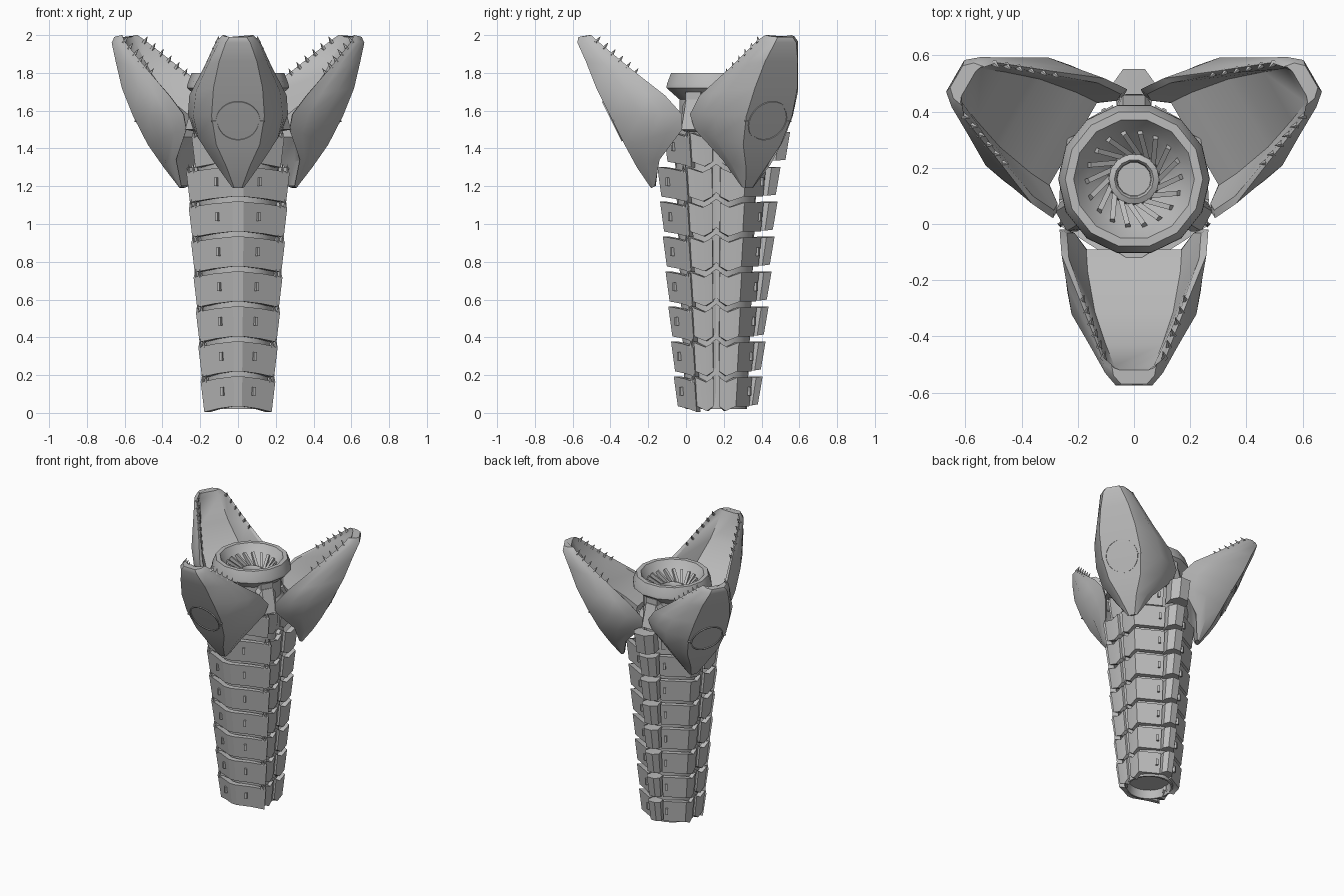
import bpy, bmesh, math
from mathutils import Vector, Matrix

if "Cube" in bpy.data.objects:
    bpy.data.objects.remove(bpy.data.objects["Cube"])

CY = 0.16  # column axis offset in y
grey = bpy.data.materials.new("grey")
grey.diffuse_color = (0.5, 0.5, 0.5, 1)
grey.use_nodes = True
grey.node_tree.nodes["Principled BSDF"].inputs["Base Color"].default_value = grey.diffuse_color


def finish(bm, name, angle=30):
    bmesh.ops.recalc_face_normals(bm, faces=bm.faces)
    me = bpy.data.meshes.new(name)
    bm.to_mesh(me)
    bm.free()
    me.materials.append(grey)
    for p in me.polygons:
        p.use_smooth = True
    me.set_sharp_from_angle(angle=math.radians(angle))
    ob = bpy.data.objects.new(name, me)
    ob.location.y = CY
    bpy.context.collection.objects.link(ob)
    return ob


def turned_copies(ob, count=3):
    for k in range(1, count):
        c = ob.copy()
        c.rotation_euler.z = k * math.tau / count
        bpy.context.collection.objects.link(c)


def loft(bm, loops):
    """Skin a list of closed loops and cap both ends."""
    rows = [[bm.verts.new(p) for p in lp] for lp in loops]
    n = len(rows[0])
    for a, b in zip(rows, rows[1:]):
        for i in range(n):
            j = (i + 1) % n
            bm.faces.new((a[i], a[j], b[j], b[i]))
    bm.faces.new(rows[0][::-1])
    bm.faces.new(rows[-1])


def lathe(name, profile, sides, angle=30):
    bm = bmesh.new()
    rows = [[bm.verts.new((r * math.cos(i * math.tau / sides), r * math.sin(i * math.tau / sides), z))
             for i in range(sides)] for r, z in profile]
    for a, b in zip(rows, rows[1:]):
        for i in range(sides):
            j = (i + 1) % sides
            bm.faces.new((a[i], a[j], b[j], b[i]))
    bm.faces.new(rows[0])
    bm.faces.new(rows[-1])
    return finish(bm, name, angle)


def box(bm, loc, size, rot):
    m = Matrix.Translation(loc) @ rot.to_4x4() @ Matrix.Diagonal((*size, 1))
    bmesh.ops.create_cube(bm, size=1, matrix=m)


def plate(bm, pts, radius, z0, z1, flare=0.018, thick=0.04):
    """Bent armour plate: pts are (x, y, z shift) on a unit outline."""
    loops = []
    for x, y, dz in pts:
        lo, hi = radius - flare, radius
        loops.append([(x * lo, y * lo, z0 + dz), (x * hi, y * hi, z1 + dz),
                      (x * (hi - thick), y * (hi - thick), z1 + dz),
                      (x * (lo - thick), y * (lo - thick), z0 + dz)])
    loft(bm, loops)


def rz(deg):
    return Matrix.Rotation(math.radians(deg), 3, 'Z')


# Inner tube of the column
lathe("column_core", [(0.14, 0.08), (0.15, 0.02), (0.162, 0.02), (0.225, 1.5), (0.2, 1.54)], 24)

# Plate outlines on a hexagon
FRONT = [(-.86, -.5, -.03), (-.5, -.73, -.012), (-.1, -.98, 0), (.1, -.98, 0), (.5, -.73, -.012), (.86, -.5, -.03)]
SIDE_A = [(.84, -.49, 0), (.85, -.24, -.025), (.84, -.07, 0)]
SIDE_B = [(.84, .07, 0), (.85, .24, -.025), (.86, .5, 0), (.24, .84, 0)]
RIB = [(.79, -.1, 0), (.77, 0, .02), (.79, .1, 0)]
BACK = [(-.2, .86, -.005), (-.1, 1, 0), (.1, 1, 0), (.2, .86, -.005)]

front_bm, side_bm, back_bm, bolt_bm = (bmesh.new() for _ in range(4))
for i in range(8):
    z0 = 0.035 + i * 0.185
    z1 = z0 + 0.158
    R = 0.230 + 0.080 * (z1 - 0.2)
    Rf = R if i < 7 else 0.285
    plate(front_bm, FRONT, Rf, z0, z1, 0.022)
    plate(back_bm, BACK, R * 1.07 + (0.035 if i == 7 else 0), z0 + .01, z1, 0.025, 0.09)
    for s in (-1, 1):
        for outline in (SIDE_A, SIDE_B, RIB):
            plate(side_bm, [(s * x, y, dz) for x, y, dz in outline], Rf * .985, z0, z1 - .005, 0.018)
        # latch on each slanted plate and small spikes at its corner
        zc = (z0 + z1) / 2
        box(bolt_bm, (s * .36 * Rf, -.80 * Rf, zc), (.016, .02, .045), rz(s * 30))
        box(bolt_bm, (s * .33 * Rf, .76 * Rf, zc), (.016, .02, .045), rz(-s * 30))
        for t in (.74, .82):
            m = Matrix.Translation((s * t * Rf, (-.53 + (t - .78) * .5) * Rf, z1 - .01))
            bmesh.ops.create_cone(bolt_bm, cap_ends=True, segments=4, radius1=.010, radius2=.001, depth=.045, matrix=m)
finish(front_bm, "front_plates")
finish(side_bm, "side_plates")
finish(back_bm, "back_plates")
finish(bolt_bm, "plate_latches")

# Nozzle on top of the column, with a dished inside
lathe("nozzle", [(.19, 1.48), (.2, 1.52), (.2, 1.66), (.235, 1.69), (.27, 1.72), (.268, 1.74), (.245, 1.80),
                 (.215, 1.80), (.19, 1.76), (.165, 1.73), (.095, 1.65), (.09, 1.69), (.07, 1.70),
                 (.062, 1.69), (.06, 1.66), (.02, 1.66)], 14, 35)
vane_bm = bmesh.new()
for i in range(18):
    a = i * math.tau / 18
    inner = Vector((.09 * math.cos(a), .09 * math.sin(a), 1.67))
    outer = Vector((.17 * math.cos(a + .4), .17 * math.sin(a + .4), 1.745))
    d = outer - inner
    box(vane_bm, (inner + outer) / 2, (.018, .03, d.length), d.to_track_quat('Z', 'Y').to_matrix())
finish(vane_bm, "nozzle_vanes")

# Hinge brackets between the petals
bm = bmesh.new()
loft(bm, [[(w, r, z) for r, z in ((.18, 1.48), (.18, zt), (.25, zt), (r1, 1.5))]
          for w, r1, zt in ((-.06, .27, 1.63), (-.04, .30, 1.66), (.04, .30, 1.66), (.06, .27, 1.63))])
box(bm, (0, .22, 1.67), (.09, .05, .06), rz(0))
turned_copies(finish(bm, "hinge_bracket"))

# Petal stations: keel (r, z, half width), rim (r, z, half width), inner floor (r, z, half width), shoulder fullness
STATIONS = [
    ((.345, 1.19, .02), (.325, 1.20, .035), (.32, 1.20, .015), .8),
    ((.42, 1.30, .06), (.30, 1.34, .135), (.305, 1.33, .07), .8),
    ((.485, 1.42, .115), (.18, 1.50, .235), (.25, 1.46, .17), .8),
    ((.56, 1.57, .14), (.18, 1.58, .265), (.33, 1.53, .165), .78),
    ((.635, 1.72, .13), (.27, 1.68, .258), (.47, 1.64, .14), .72),
    ((.69, 1.86, .10), (.45, 1.82, .185), (.59, 1.80, .10), .7),
    ((.735, 1.96, .065), (.63, 1.97, .115), (.665, 1.955, .07), .75),
    ((.73, 1.99, .045), (.66, 2.0, .08), (.68, 1.99, .05), .8),
]
bm = bmesh.new()
loops = []
for k, m, f, full_at in STATIONS:
    half = [(k[2], k[0], k[1]),
            (k[2] + full_at * (m[2] - k[2]), k[0] + .42 * (m[0] - k[0]), k[1] + .42 * (m[1] - k[1])),
            (k[2] + (.5 + full_at / 2) * (m[2] - k[2]), k[0] + .72 * (m[0] - k[0]), k[1] + .72 * (m[1] - k[1])),
            (m[2], m[0], m[1]),
            (m[2] * .9, m[0] + .012, m[1]),
            (f[2], f[0], f[1])]
    full = half + [(-w, r, z) for w, r, z in reversed(half)]
    loops.append([(w, -r, z) for w, r, z in full])
loft(bm, loops)
turned_copies(finish(bm, "petal", 35))

# Teeth along both petal rims
bm = bmesh.new()
for s in (-1, 1):
    for i in range(6):
        t = i / 5
        r, z, w = .43 + .20 * t, 1.80 + .17 * t, .182 - .075 * t
        d = Vector((-s * .15, .6, .8)).normalized()
        mat = Matrix.Translation(Vector((s * w, -r, z)) + d * .008) @ d.to_track_quat('Z', 'Y').to_matrix().to_4x4()
        bmesh.ops.create_cone(bm, cap_ends=True, segments=5, radius1=.013, radius2=.001, depth=.042, matrix=mat)
turned_copies(finish(bm, "petal_teeth"))

# Round hatch seam on the petal back, with short side seams
bm = bmesh.new()
n = Vector((0, -.894, -.447))
up = Vector((0, -.447, .894))
c = Vector((0, -.5475, 1.545))
loops = []
for i in range(33):
    a = i * math.tau / 32
    e = Vector((math.cos(a), 0, 0)) + up * math.sin(a)
    loops.append([c + e * rad + n * h for rad, h in ((.109, -.006), (.109, .006), (.117, .006), (.117, -.006))])
loft(bm, loops)
frame = Matrix((Vector((1, 0, 0)), n, up)).transposed()
for s in (-1, 1):
    box(bm, c + Vector((s * .128, 0, 0)), (.025, .012, .007), frame)
turned_copies(finish(bm, "hatch_seam"))
